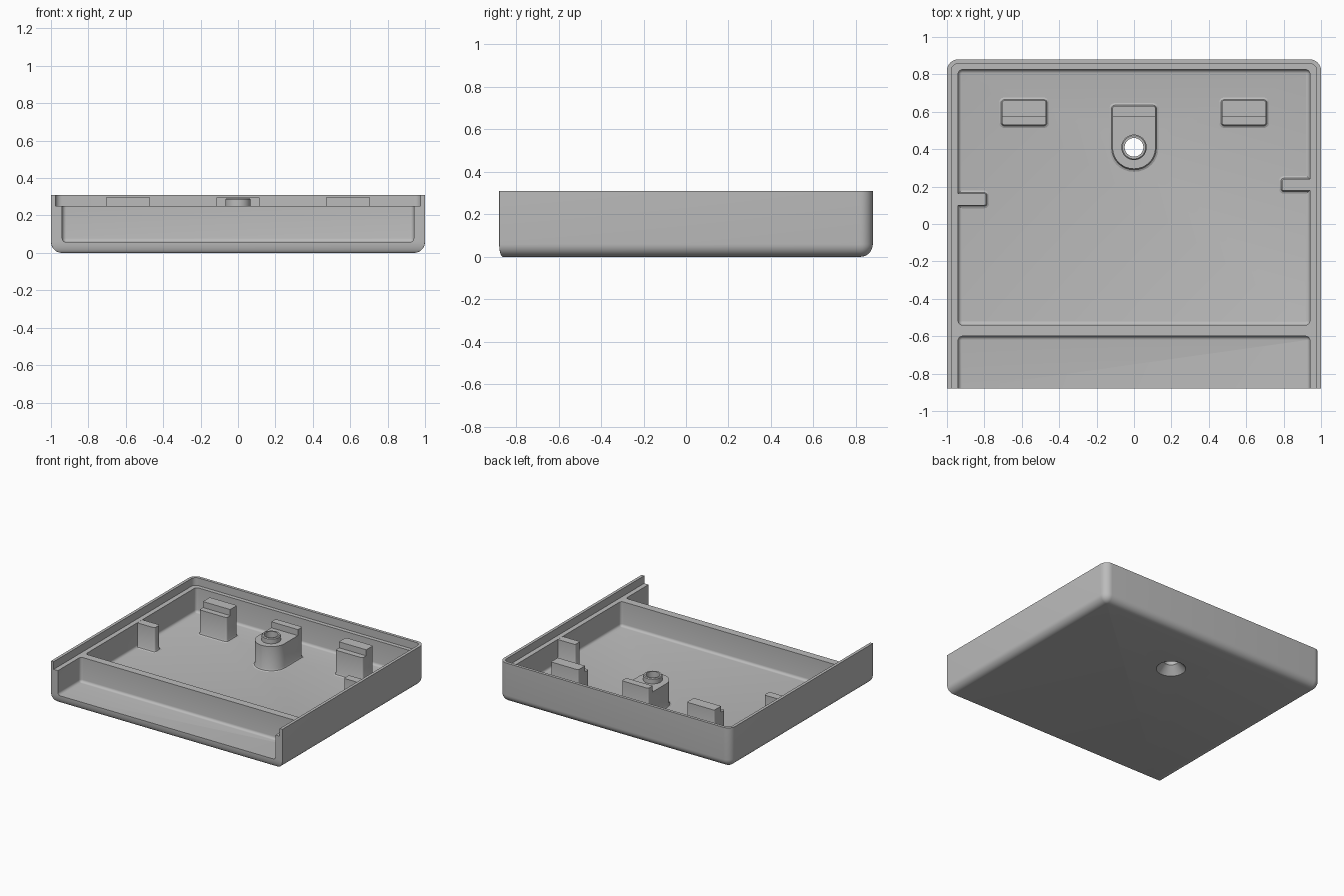
import bpy, bmesh, math

if "Cube" in bpy.data.objects:
    bpy.data.objects.remove(bpy.data.objects["Cube"], do_unlink=True)

grey = bpy.data.materials.new("matte grey")
grey.use_nodes = True
GREY = (0.5, 0.5, 0.5, 1)
grey.diffuse_color = GREY
grey.node_tree.nodes["Principled BSDF"].inputs["Base Color"].default_value = GREY


def outline(x0, x1, y0, y1, z, back=0.01, front=0.01, steps=8):
    """Rounded rectangle, counter-clockwise, with own radii at back and front."""
    corners = [(x1, y1, -1, -1, back), (x0, y1, 1, -1, back),
               (x0, y0, 1, 1, front), (x1, y0, -1, 1, front)]
    points = []
    for i, (x, y, sx, sy, r) in enumerate(corners):
        for k in range(steps + 1):
            a = (i + k / steps) * math.pi / 2
            points.append((x + sx * r + r * math.cos(a), y + sy * r + r * math.sin(a), z))
    return points


def circle(cx, cy, r, z, n=40):
    return [(cx + r * math.cos(i * math.tau / n), cy + r * math.sin(i * math.tau / n), z)
            for i in range(n)]


def loft(name, rings):
    """Closed solid through a stack of matching rings."""
    bm = bmesh.new()
    loops = [[bm.verts.new(p) for p in ring] for ring in rings]
    n = len(loops[0])
    for low, high in zip(loops, loops[1:]):
        for i in range(n):
            j = (i + 1) % n
            bm.faces.new((low[i], low[j], high[j], high[i]))
    bm.faces.new(loops[0][::-1])
    bm.faces.new(loops[-1])
    bmesh.ops.recalc_face_normals(bm, faces=bm.faces)
    mesh = bpy.data.meshes.new(name)
    bm.to_mesh(mesh)
    bm.free()
    mesh.materials.append(grey)
    obj = bpy.data.objects.new(name, mesh)
    bpy.context.collection.objects.link(obj)
    return obj


def activate(obj):
    bpy.ops.object.select_all(action='DESELECT')
    obj.select_set(True)
    bpy.context.view_layer.objects.active = obj


def combine(obj, tool, operation='DIFFERENCE', keep=False):
    mod = obj.modifiers.new("combine", 'BOOLEAN')
    mod.operation, mod.solver, mod.object = operation, 'EXACT', tool
    activate(obj)
    bpy.ops.object.modifier_apply(modifier=mod.name)
    if not keep:
        bpy.data.objects.remove(tool, do_unlink=True)


def pocket(y0, y1):
    """Cutter for a floor pocket with a small fillet around the floor."""
    f, rings = 0.02, []
    for k in range(5):
        a = k / 4 * math.pi / 2
        i = f * (1 - math.sin(a))
        z = FLOOR + f * (1 - math.cos(a))
        rings.append(outline(-0.94 + i, 0.94 - i, y0 + i, y1 - i, z, 0.022 - i, 0.022 - i))
    rings.append(outline(-0.94, 0.94, y0, y1, 0.6, 0.022, 0.022))
    return loft("pocket_cutter", rings)


def post(name, x0, x1, y0, y1, top, back=0.012, front=0.012):
    """Upright post flared slightly where it meets the floor."""
    rings = [outline(x0, x1, y0, y1, FLOOR - 0.02, back, front)]
    for grow, rise in ((0.016, 0), (0.005, 0.005), (0, 0.016)):
        rings.append(outline(x0 - grow, x1 + grow, y0 - grow, y1 + grow, FLOOR + rise,
                             back + grow, front + grow))
    rings.append(outline(x0, x1, y0, y1, top, back, front))
    return loft(name, rings)


def cut_step(obj, y):
    """Lower the part of a post in front of y to the ledge height."""
    combine(obj, loft("step_cutter", [outline(-1, 1, 0, y, z) for z in (LEDGE, 0.6)]))


FLOOR, LEDGE, TOP, R = 0.058, 0.25, 0.31, 0.06

# Outer shell with rounded back corners and bottom edges
rings = []
for k in range(9):
    a = k / 8 * math.pi / 2
    i = (R - 0.002) * (1 - math.sin(a))
    rings.append(outline(-1 + i, 1 - i, -0.88 + i * 0.3, 0.88 - i,
                         R * (1 - math.cos(a)), R - i, 0.002))
rings.append(outline(-1, 1, -0.88, 0.88, TOP, R, 0.002))
tray = loft("tray", rings)

# Rim rebate, main pocket and open front pocket
combine(tray, loft("rim_cutter", [outline(-0.977, 0.977, -1.1, 0.857, z, R - 0.023)
                                  for z in (LEDGE, 0.6)]))
combine(tray, pocket(-0.54, 0.825))
combine(tray, pocket(-1.1, -0.6))

# Screw hole, countersunk from below
HY = 0.41
bore = loft("bore_cutter", [circle(0, HY, r, z) for r, z in
                            ((0.115, -0.01), (0.105, 0), (0.05, 0.06), (0.05, 0.6))])
bore.hide_render = True
combine(tray, bore, keep=True)

# Screw boss with raised back and collar
boss = post("screw_boss", -0.115, 0.115, 0.295, 0.63, 0.297, 0.012, 0.113)
cut_step(boss, 0.575)
collar = loft("collar", [circle(0, HY, r, z) for r, z in
                         ((0.068, 0.2), (0.068, 0.286), (0.062, 0.292))])
combine(boss, collar, 'UNION')
combine(boss, bore)

# Stepped support blocks
parts = [tray, boss]
for side, name in ((-1, "right"), (1, "left")):
    x = side * 0.588
    block = post(name + "_support_block", x - 0.118, x + 0.118, 0.53, 0.66, 0.297)
    cut_step(block, 0.575)
    parts.append(block)

# Side ribs, offset from each other
parts.append(post("right_rib", -0.96, -0.79, 0.1, 0.163, LEDGE - 0.001))
parts.append(post("left_rib", 0.79, 0.96, 0.178, 0.24, LEDGE - 0.001))

for obj in parts:
    activate(obj)
    bpy.ops.object.shade_smooth_by_angle(angle=math.radians(35))
